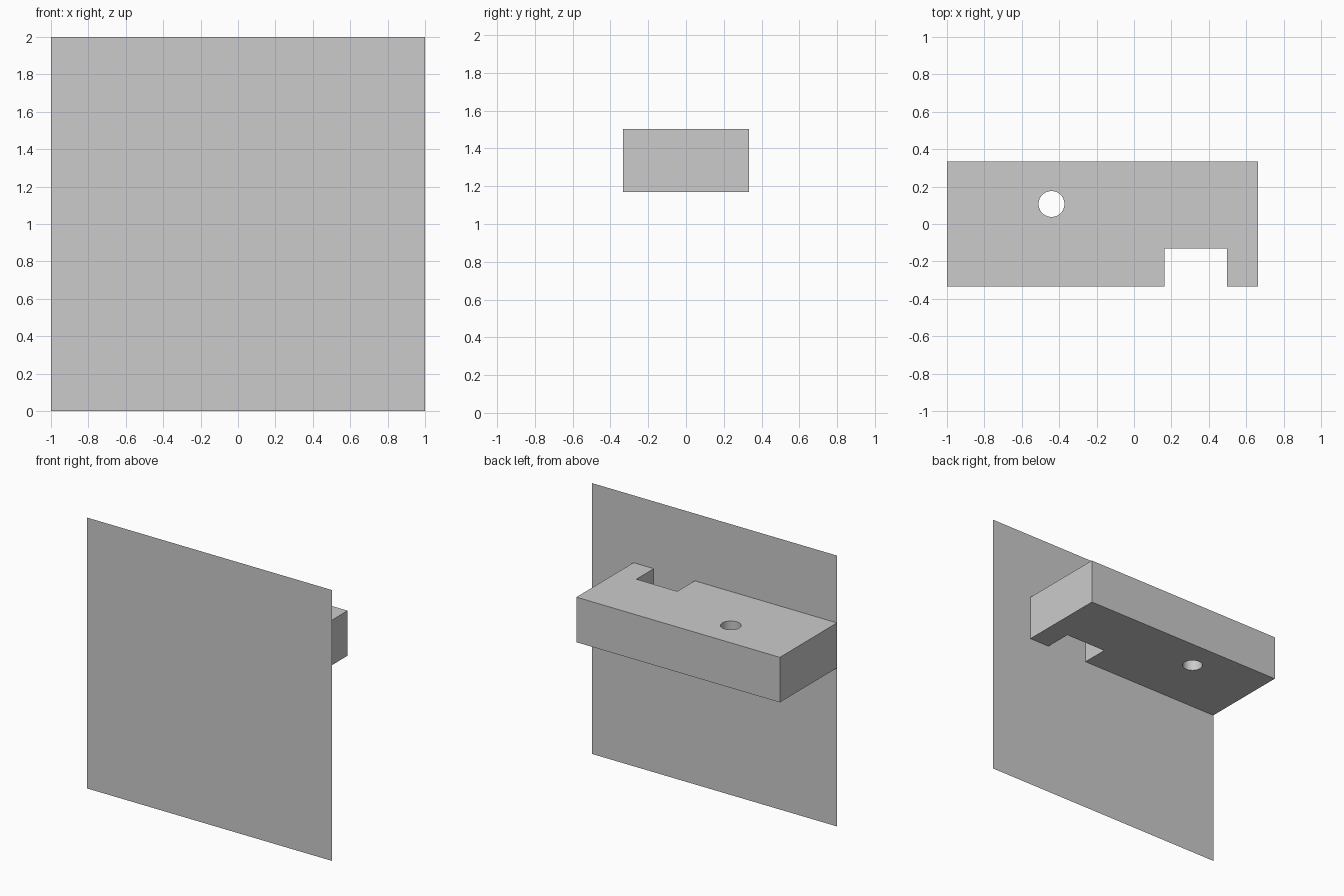
import bpy
from math import pi, radians

if "Cube" in bpy.data.objects:
    bpy.data.objects.remove(bpy.data.objects["Cube"])


def box(name, lo, hi):
    bpy.ops.mesh.primitive_cube_add(
        size=1, location=[(a + b) / 2 for a, b in zip(lo, hi)])
    ob = bpy.context.object
    ob.name = name
    ob.scale = [b - a for a, b in zip(lo, hi)]
    bpy.ops.object.transform_apply(location=False, rotation=False, scale=True)
    return ob


def cut(target, cutter):
    mod = target.modifiers.new("cut", 'BOOLEAN')
    mod.operation = 'DIFFERENCE'
    mod.solver = 'EXACT'
    mod.object = cutter
    bpy.context.view_layer.objects.active = target
    bpy.ops.object.modifier_apply(modifier=mod.name)
    bpy.data.objects.remove(cutter)


FRONT, BACK = -0.333, 0.333

# Thin upright panel at the front
bpy.ops.mesh.primitive_plane_add(size=2, location=(0, FRONT, 1), rotation=(pi / 2, 0, 0))
bpy.context.object.name = "wall_panel"

# Shelf block behind the panel
shelf = box("shelf_block", (-1, FRONT, 1.17), (0.662, BACK, 1.503))

# Notch against the panel, full height
cut(shelf, box("notch_cutter", (0.162, FRONT - 0.1, 1.0), (0.497, -0.13, 1.7)))

# Round vertical through hole
bpy.ops.mesh.primitive_cylinder_add(vertices=48, radius=0.069, depth=1,
                                    location=(-0.441, 0.107, 1.33))
cut(shelf, bpy.context.object)

bpy.ops.object.select_all(action='DESELECT')
shelf.select_set(True)
bpy.context.view_layer.objects.active = shelf
bpy.ops.object.shade_smooth_by_angle(angle=radians(30))
